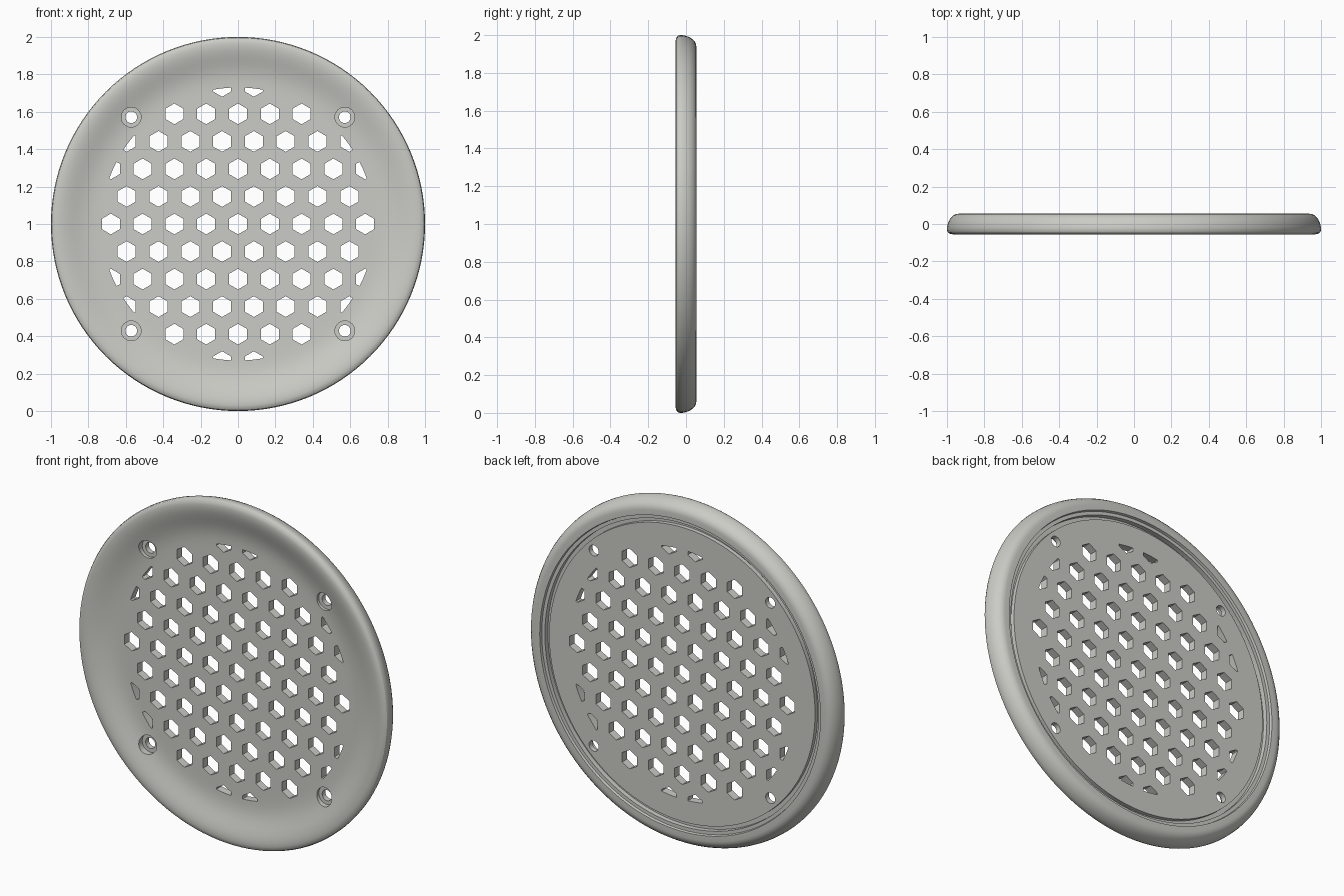
import bpy, bmesh, math
from mathutils import Matrix, Vector

if "Cube" in bpy.data.objects:
    bpy.data.objects.remove(bpy.data.objects["Cube"])

CENTRE = Vector((0, 0, 1))
SEG = 128

grey = bpy.data.materials.new("warm_grey")
grey.diffuse_color = (0.60, 0.60, 0.565, 1)
grey.use_nodes = True
grey.node_tree.nodes["Principled BSDF"].inputs["Base Color"].default_value = grey.diffuse_color


def make_object(name, bm):
    bmesh.ops.recalc_face_normals(bm, faces=bm.faces)
    mesh = bpy.data.meshes.new(name)
    bm.to_mesh(mesh)
    bm.free()
    mesh.materials.append(grey)
    ob = bpy.data.objects.new(name, mesh)
    bpy.context.collection.objects.link(ob)
    return ob


def add_prism(bm, x, z, radius, y0, y1, sides):
    # prism along y, first corner pointing up
    rings = [[bm.verts.new((x + radius * math.sin(2 * math.pi * i / sides), y,
                            z + radius * math.cos(2 * math.pi * i / sides)))
              for i in range(sides)] for y in (y0, y1)]
    bm.faces.new(rings[0])
    bm.faces.new(rings[1][::-1])
    for i in range(sides):
        j = (i + 1) % sides
        bm.faces.new((rings[0][i], rings[1][i], rings[1][j], rings[0][j]))


def apply_boolean(ob, cutter, operation):
    mod = ob.modifiers.new("cut", 'BOOLEAN')
    mod.object = cutter
    mod.operation = operation
    mod.solver = 'EXACT'
    bpy.context.view_layer.objects.active = ob
    bpy.ops.object.modifier_apply(modifier=mod.name)


# Dished grille: (radius, y) profile from the front plate, over the rim, to the back plate
profile = [(0.70, -0.010), (0.73, -0.010), (0.76, -0.011), (0.79, -0.0135),
           (0.82, -0.019), (0.85, -0.027), (0.88, -0.037), (0.905, -0.045),
           (0.93, -0.0515), (0.95, -0.0545), (0.97, -0.055), (0.985, -0.052),
           (0.995, -0.045), (1.0, -0.034), (0.9995, -0.018), (0.996, 0.0),
           (0.989, 0.018), (0.979, 0.034), (0.966, 0.046), (0.952, 0.053),
           (0.938, 0.055), (0.908, 0.055),                    # back lip
           (0.905, 0.040), (0.885, 0.040), (0.885, 0.012),    # ledge and groove
           (0.86, 0.012), (0.86, 0.036), (0.70, 0.036)]
bm = bmesh.new()
rings = []
for r, y in profile:
    rings.append([bm.verts.new((r * math.sin(2 * math.pi * i / SEG), y,
                                1 + r * math.cos(2 * math.pi * i / SEG)))
                  for i in range(SEG)])
for a, b in zip(rings, rings[1:]):
    for i in range(SEG):
        j = (i + 1) % SEG
        bm.faces.new((a[i], a[j], b[j], b[i]))
bm.faces.new(rings[0])
bm.faces.new(rings[-1])
grille = make_object("grille", bm)

# Honeycomb of holes, trimmed to a circle
PITCH, ROW, HEX = 0.17, 0.1472, 0.0555
bm = bmesh.new()
for row in range(-5, 6):
    for col in range(-5, 6):
        x = (col + 0.5 * (row % 2)) * PITCH
        z = row * ROW
        if math.hypot(x, z) < 0.76:
            add_prism(bm, x, 1 + z, HEX, -0.1, 0.1, 6)
hex_cutter = make_object("hex_cutter", bm)
bm = bmesh.new()
add_prism(bm, 0, 1, 0.73, -0.09, 0.09, SEG)
trim = make_object("trim_cutter", bm)
apply_boolean(hex_cutter, trim, 'INTERSECT')
apply_boolean(grille, hex_cutter, 'DIFFERENCE')

# Four counterbored screw holes
for name, radius, y0, y1 in (("counterbore_cutter", 0.053, -0.1, 0.006),
                             ("screw_hole_cutter", 0.031, -0.12, 0.1)):
    bm = bmesh.new()
    for sx in (-1, 1):
        for sz in (-1, 1):
            add_prism(bm, sx * 0.571, 1 + sz * 0.571, radius, y0, y1, 32)
    cutter = make_object(name, bm)
    apply_boolean(grille, cutter, 'DIFFERENCE')
    bpy.data.objects.remove(cutter)
for ob in (hex_cutter, trim):
    bpy.data.objects.remove(ob)

# Smooth shading with crisp edges
bpy.ops.object.select_all(action='DESELECT')
grille.select_set(True)
bpy.context.view_layer.objects.active = grille
bpy.ops.object.shade_smooth_by_angle(angle=math.radians(30))
